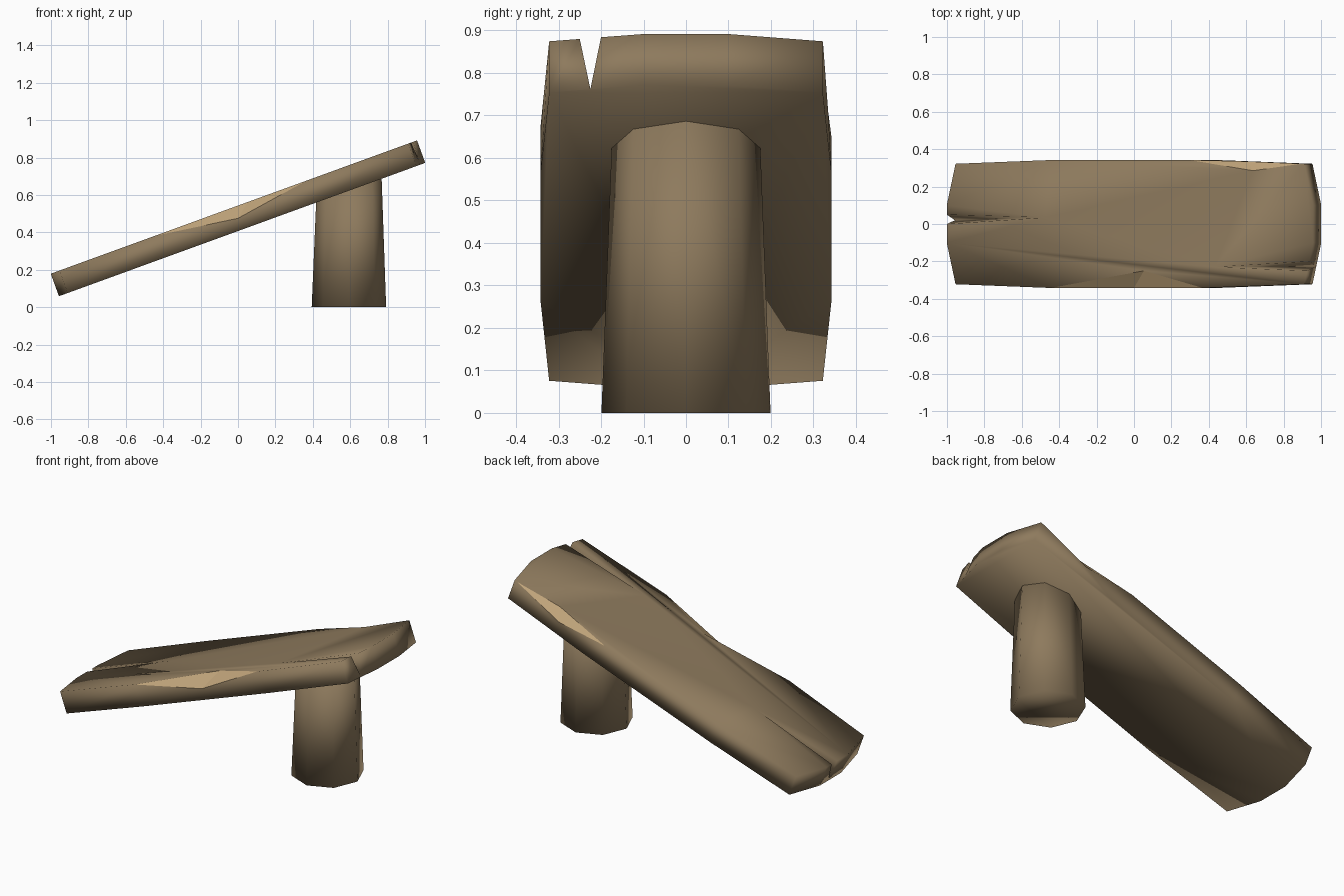
import bpy, bmesh, math

if "Cube" in bpy.data.objects:
    bpy.data.objects.remove(bpy.data.objects["Cube"])

TILT, HALF_T, MID_Z = math.radians(20), 0.064, 0.475
C, S = math.cos(TILT), math.sin(TILT)


def material(name, rgb):
    m = bpy.data.materials.new(name)
    m.diffuse_color = (*rgb, 1)
    m.use_nodes = True
    m.node_tree.nodes["Principled BSDF"].inputs["Base Color"].default_value = m.diffuse_color
    return m


wood = material("weathered brown wood", (0.27, 0.195, 0.11))
chip = material("pale chipped wood", (0.54, 0.38, 0.20))


def finish(bm, name, mats):
    bmesh.ops.recalc_face_normals(bm, faces=bm.faces)
    mesh = bpy.data.meshes.new(name)
    bm.to_mesh(mesh)
    bm.free()
    for m in mats:
        mesh.materials.append(m)
    ob = bpy.data.objects.new(name, mesh)
    bpy.context.collection.objects.link(ob)
    return ob


def tilted(u, v, w):
    """Plank coordinates (along, across, thickness) to world."""
    return (u * C - w * S, v, MID_Z + u * S + w * C)


# Plank outline on top: has two chipped corners and two end cracks
top = [(-.992, -.322), (-.45, -.342), (.08, -.25), (.415, -.342), (.992, -.322),
       (1.008, -.25), (.48, -.23), (1.02, -.2), (1.042, -.1), (1.042, .1),
       (.992, .322), (.975, .3226), (.7, .285), (.34, .342), (-.45, .342),
       (-.992, .322), (-1.042, .1), (-1.042, .05), (-.48, .035), (-1.042, 0),
       (-1.042, -.1)]
# Plank outline underneath: the cracks close to a point here
under = [(-.992, -.322), (-.45, -.342), (.45, -.342), (.992, -.322),
         (1.014, -.225), (1.042, -.1), (1.042, .1), (.992, .322), (.45, .342),
         (-.45, .342), (-.992, .322), (-1.042, .1), (-1.042, .02), (-1.042, -.1)]
# Lowest points of the chips on the long sides
chip_low = [(0, -.342, 0), (.65, .3346, .012)]

bm = bmesh.new()
t = [bm.verts.new(tilted(u, v, HALF_T)) for u, v in top]
b = [bm.verts.new(tilted(u, v, -HALF_T)) for u, v in under]
d = [bm.verts.new(tilted(*p)) for p in chip_low]
faces = [
    t, b,
    # front side
    [b[0], b[1], t[1], t[0]], [b[1], b[2], t[3], d[0], t[1]], [b[2], b[3], t[4], t[3]],
    # upper end with crack
    [b[3], b[4], t[5], t[4]], [b[4], b[5], t[8], t[7]], [b[5], b[6], t[9], t[8]],
    [b[6], b[7], t[10], t[9]], [t[5], t[6], b[4]], [t[6], t[7], b[4]],
    # back side
    [b[7], b[8], t[13], d[1], t[11], t[10]], [b[8], b[9], t[14], t[13]],
    [b[9], b[10], t[15], t[14]],
    # lower end with crack
    [b[10], b[11], t[16], t[15]], [b[11], b[12], t[17], t[16]],
    [b[12], b[13], t[20], t[19]], [b[13], b[0], t[0], t[20]],
    [t[17], t[18], b[12]], [t[18], t[19], b[12]],
]
for f in faces:
    bm.faces.new(f).smooth = True
# Pale chip facets stay flat
for f in ([t[1], d[0], t[2]], [t[2], d[0], t[3]],
          [t[11], d[1], t[12]], [t[12], d[1], t[13]]):
    bm.faces.new(f).material_index = 1
finish(bm, "plank", [wood, chip])

# Post: tapered eight-sided, its top sloped to sit just inside the plank
bm = bmesh.new()
bmesh.ops.create_cone(bm, cap_ends=True, segments=8, radius1=.199, radius2=.174, depth=1)
for v in bm.verts:
    v.co.x += .593
    if v.co.z > 0:
        v.co.z = .06 + math.tan(TILT) * (v.co.x + .955) + .03
    else:
        v.co.z = 0
for f in bm.faces:
    f.smooth = True
finish(bm, "support_post", [wood])
